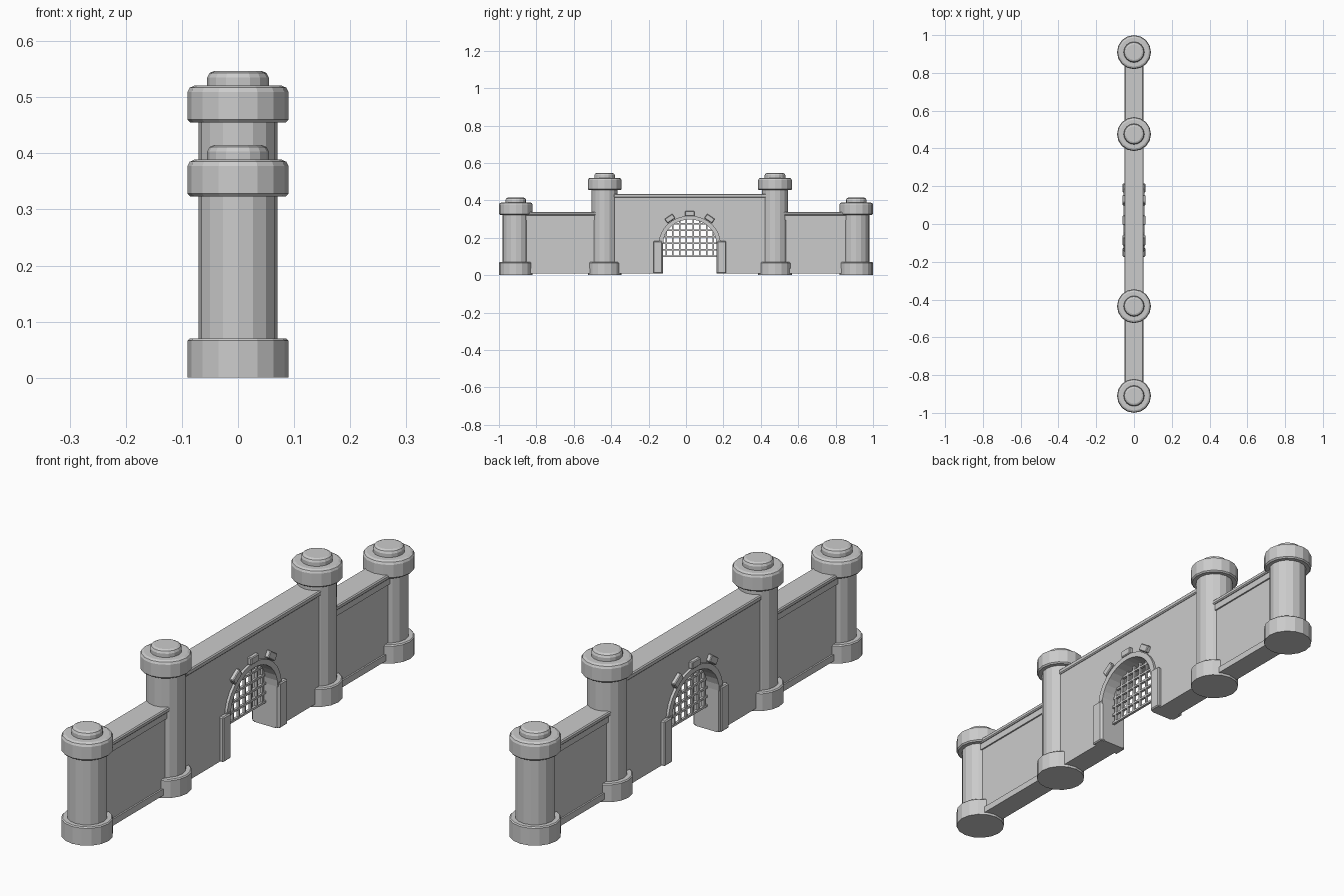
import bpy, bmesh, math
from mathutils import Matrix, Vector

if "Cube" in bpy.data.objects:
    bpy.data.objects.remove(bpy.data.objects["Cube"])

def material(name, v):
    m = bpy.data.materials.new(name)
    m.diffuse_color = (v, v, v, 1)
    m.use_nodes = True
    m.node_tree.nodes["Principled BSDF"].inputs["Base Color"].default_value = m.diffuse_color
    return m

STONE = material("grey_stone", 0.6)
GATE_Y = 0.02          # centre of the gateway
SPRING = 0.17          # height where the arch starts
R_IN, R_OUT = 0.142, 0.165

def finish(bm, name):
    bmesh.ops.recalc_face_normals(bm, faces=bm.faces)
    me = bpy.data.meshes.new(name)
    bm.to_mesh(me)
    bm.free()
    me.materials.append(STONE)
    ob = bpy.data.objects.new(name, me)
    bpy.context.collection.objects.link(ob)
    return ob

def lathe(name, y, profile, sides=16):
    bm = bmesh.new()
    rings = [[bm.verts.new((r * math.cos(math.tau * i / sides),
                            y + r * math.sin(math.tau * i / sides), z))
              for i in range(sides)] for r, z in profile]
    for a, b in zip(rings, rings[1:]):
        for i in range(sides):
            j = (i + 1) % sides
            bm.faces.new((a[i], a[j], b[j], b[i]))
    bm.faces.new(rings[0][::-1])
    bm.faces.new(rings[-1])
    return finish(bm, name)

def box(name, hx, y0, y1, z0, z1, tilt=0.0, bevel=0.0):
    bm = bmesh.new()
    bmesh.ops.create_cube(bm, size=1)
    bmesh.ops.scale(bm, vec=(2 * hx, y1 - y0, z1 - z0), verts=bm.verts)
    if bevel:
        bmesh.ops.bevel(bm, geom=bm.edges[:], offset=bevel, segments=1, affect='EDGES')
    mid = Vector((0, (y0 + y1) / 2, (z0 + z1) / 2))
    bm.transform(Matrix.Translation(mid) @ Matrix.Rotation(tilt, 4, 'X'))
    return finish(bm, name)

def extrude_x(name, outline, hx):
    bm = bmesh.new()
    f = bm.faces.new([bm.verts.new((-hx, y, z)) for y, z in outline])
    new = bmesh.ops.extrude_face_region(bm, geom=[f])["geom"]
    bmesh.ops.translate(bm, vec=(2 * hx, 0, 0),
                        verts=[v for v in new if isinstance(v, bmesh.types.BMVert)])
    return finish(bm, name)

def arc(ry, rz, n=16):
    return [(GATE_Y + ry * math.cos(math.pi * i / n), SPRING + rz * math.sin(math.pi * i / n))
            for i in range(n + 1)]

# Round towers: base, shaft, rounded cap and knob
def tower(name, y, h):
    c = h - 0.092      # underside of the cap
    k = h - 0.026      # top of the cap
    lathe(name, y, [(0.09, 0), (0.09, 0.066), (0.086, 0.07), (0.07, 0.07), (0.07, c),
                    (0.085, c), (0.09, c + 0.005), (0.09, k - 0.012), (0.086, k - 0.004),
                    (0.077, k), (0.055, k), (0.055, k + 0.014), (0.051, k + 0.022), (0.042, h)])

towers = [(-0.91, 0.415), (-0.435, 0.547), (0.476, 0.547), (0.91, 0.415)]
for i, (y, h) in enumerate(towers):
    tower(f"tower_{i + 1}", y, h)

# Low side walls with recessed panel, plinth and coping
for side, y0, y1 in (("left", -0.91, -0.435), ("right", 0.476, 0.91)):
    box(f"{side}_wall", 0.037, y0, y1, 0.01, 0.33)
    box(f"{side}_wall_plinth", 0.043, y0, y1, 0.01, 0.035)
    box(f"{side}_wall_band", 0.043, y0, y1, 0.295, 0.325)
    box(f"{side}_wall_coping", 0.05, y0, y1, 0.32, 0.338, bevel=0.004)

# Tall gate wall with the arched opening cut from its outline
wall = [(-0.435, 0.01), (-0.435, 0.42), (0.476, 0.42), (0.476, 0.01), (GATE_Y + R_IN, 0.01)]
wall += arc(R_IN, 0.128) + [(GATE_Y - R_IN, 0.01)]
extrude_x("gate_wall", wall, 0.045)
box("gate_wall_coping", 0.051, -0.385, 0.435, 0.415, 0.435, bevel=0.004)

# Arch trim and jambs
extrude_x("arch_trim", arc(R_OUT, 0.148) + arc(R_IN, 0.128)[::-1], 0.055)
for s, side in ((-1, "left"), (1, "right")):
    for part, a, b, z, hx in (("inner", R_IN, 0.165, 0.19, 0.056),
                              ("outer", 0.147, 0.194, 0.182, 0.06)):
        ys = sorted((GATE_Y + s * a, GATE_Y + s * b))
        box(f"{side}_{part}_jamb", hx, *ys, 0.01, z, bevel=0.004)

# Raised stones on the arch
for i, (dy, z, tilt) in enumerate([(-0.106, 0.303, 0.6), (0, 0.33, 0), (0.106, 0.303, -0.6)]):
    box(f"arch_stone_{i + 1}", 0.06, GATE_Y + dy - 0.025, GATE_Y + dy + 0.025,
        z - 0.014, z + 0.014, tilt, 0.003)

# Raised gate grille, bars clipped to the arch
BOTTOM = 0.097
for i in range(8):
    d = (i - 3.5) * 0.036
    top = SPRING + 0.13 * math.sqrt(1 - (d / 0.145) ** 2)
    box(f"grille_upright_{i + 1}", 0.005, GATE_Y + d - 0.004, GATE_Y + d + 0.004, BOTTOM, top)
for i in range(6):
    z = BOTTOM + 0.004 + i * 0.035
    t = max(0, (z - SPRING) / 0.13)
    w = 0.145 * math.sqrt(max(0.05, 1 - t * t))
    box(f"grille_crossbar_{i + 1}", 0.005, GATE_Y - w, GATE_Y + w, z - 0.004, z + 0.004)
